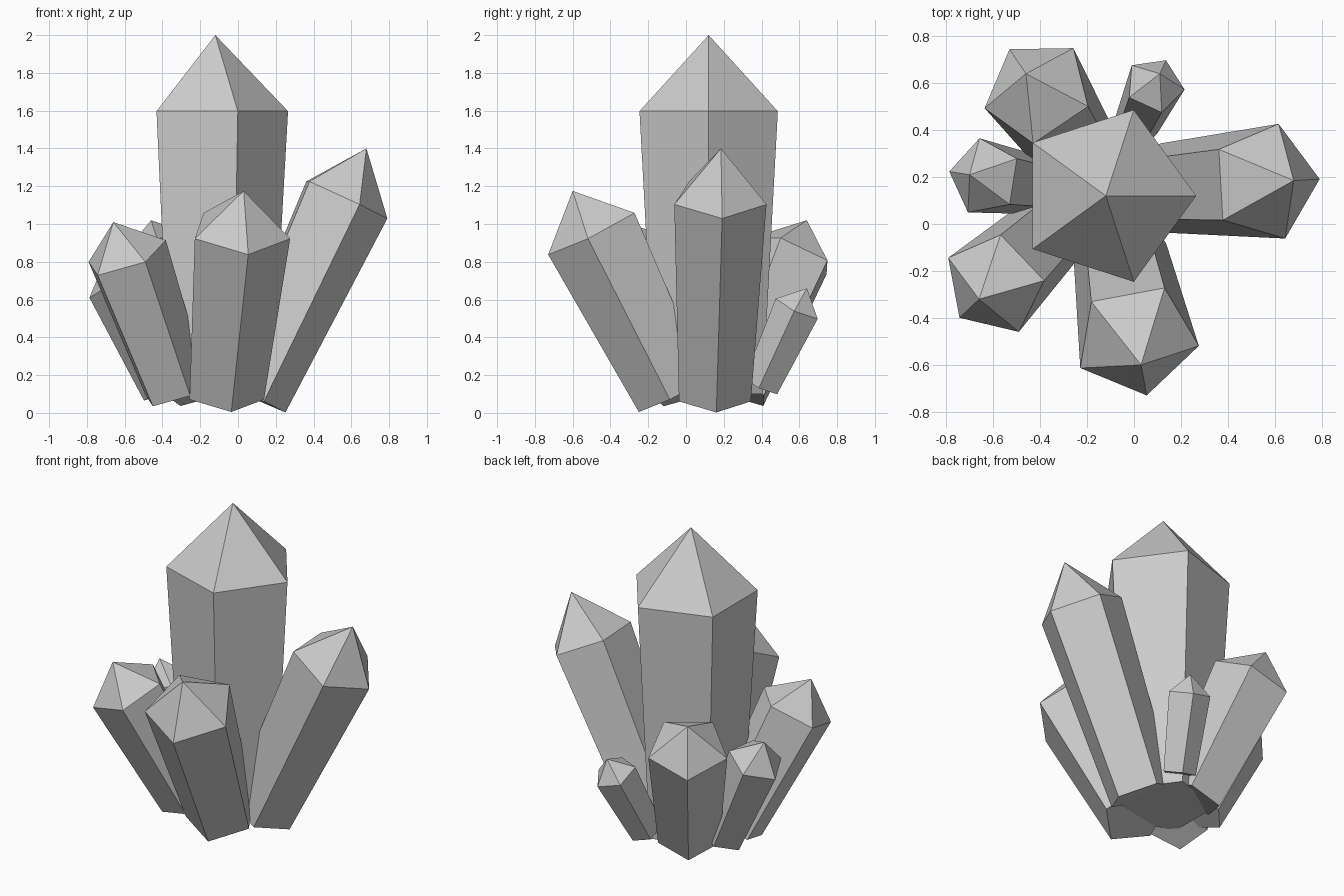
import bpy
import bmesh
import math
from mathutils import Vector

if "Cube" in bpy.data.objects:
    bpy.data.objects.remove(bpy.data.objects["Cube"])

SIDES = 5
BASE_RATIO = 0.78  # foot radius relative to shoulder radius


def crystal(name, base, tip, radius, shoulder=0.8):
    """Five-sided flaring prism with a pyramid point, one edge facing outward."""
    base, tip = Vector(base), Vector(tip)
    axis = (tip - base).normalized()
    az = math.atan2(axis.y, axis.x) if axis.z < 0.9999 else 0.0
    v = Vector((-math.sin(az), math.cos(az), 0))
    u = v.cross(axis)
    bm = bmesh.new()

    def ring(center, r):
        return [bm.verts.new(center + r * (u * math.cos(a) + v * math.sin(a)))
                for a in (math.tau * i / SIDES for i in range(SIDES))]

    low = ring(base, radius * BASE_RATIO)
    high = ring(base.lerp(tip, shoulder), radius)
    point = bm.verts.new(tip)
    bm.faces.new(low[::-1])
    for i in range(SIDES):
        j = (i + 1) % SIDES
        bm.faces.new((low[i], low[j], high[j], high[i]))
        bm.faces.new((high[i], high[j], point))
    bmesh.ops.recalc_face_normals(bm, faces=bm.faces)
    mesh = bpy.data.meshes.new(name)
    bm.to_mesh(mesh)
    bm.free()
    obj = bpy.data.objects.new(name, mesh)
    bpy.context.collection.objects.link(obj)
    return obj


# Tall upright centre crystal
crystal("center_crystal", (-0.12, 0.12, 0.10), (-0.12, 0.12, 2.0), 0.385, 0.788)

# Leaning crystals around it
crystal("right_crystal", (0.07, 0.15, 0.087), (0.68, 0.185, 1.40), 0.257)
crystal("front_crystal", (-0.07, -0.065, 0.10), (0.03, -0.60, 1.175), 0.27)
crystal("front_left_crystal", (-0.335, -0.01, 0.115), (-0.66, -0.32, 1.01), 0.229)
crystal("left_crystal", (-0.38, 0.16, 0.12), (-0.70, 0.21, 0.82), 0.168)
crystal("back_left_crystal", (-0.21, 0.27, 0.12), (-0.46, 0.64, 1.02), 0.24)
crystal("back_crystal", (0.0, 0.40, 0.145), (0.11, 0.64, 0.66), 0.13)
